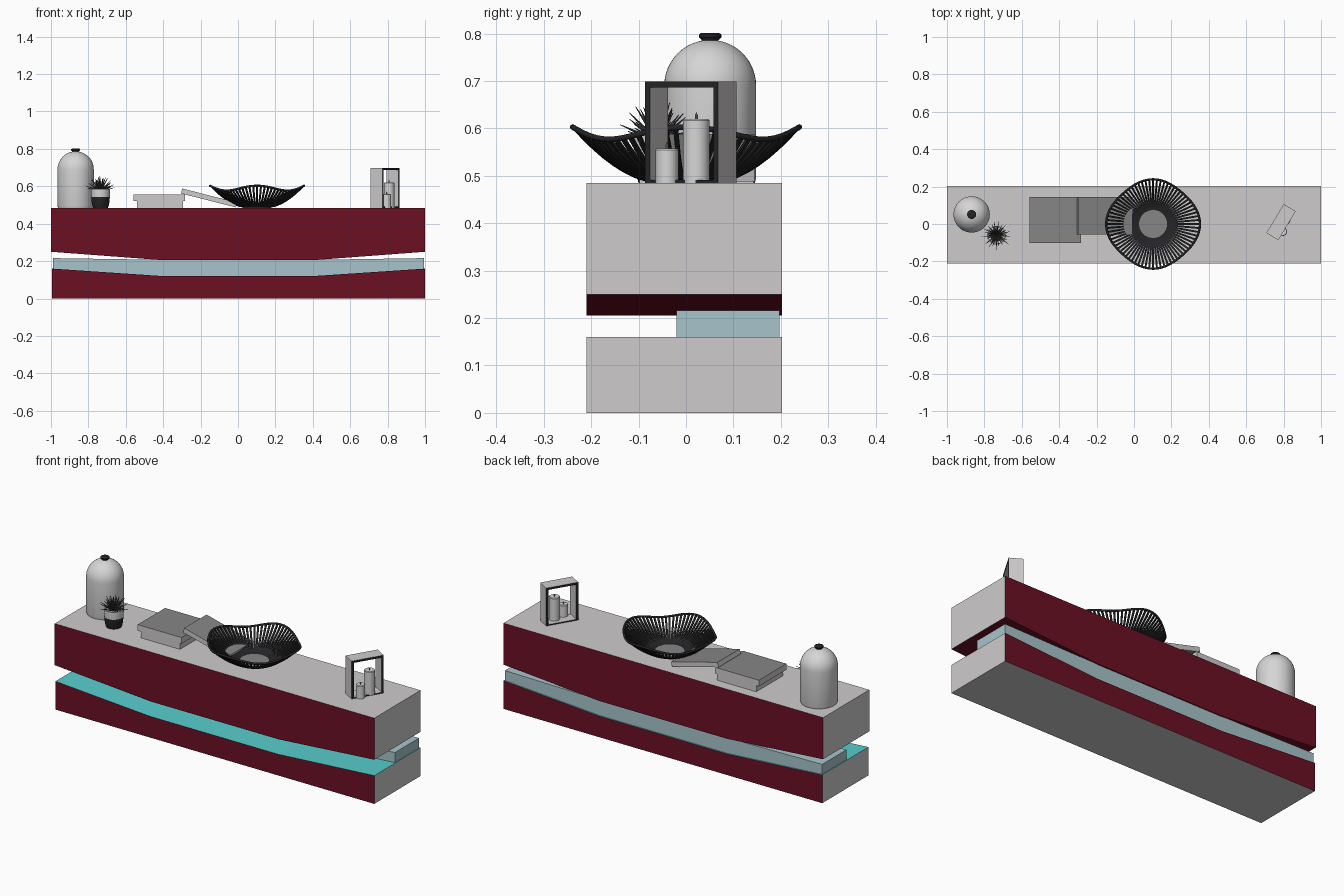
import bpy, bmesh, math, random
from mathutils import Matrix, Vector

if "Cube" in bpy.data.objects:
    bpy.data.objects.remove(bpy.data.objects["Cube"])

random.seed(4)


def mat(name, r, g, b):
    m = bpy.data.materials.new(name)
    m.diffuse_color = (r, g, b, 1)
    m.use_nodes = True
    m.node_tree.nodes["Principled BSDF"].inputs["Base Color"].default_value = m.diffuse_color
    return m


RED = mat("deep red", 0.15, 0.005, 0.017)
GREY = mat("light grey", 0.62, 0.60, 0.61)
CYAN = mat("cyan glow", 0.10, 0.62, 0.62)
GLASS = mat("pale blue", 0.39, 0.56, 0.60)
DARK = mat("charcoal", 0.018, 0.018, 0.020)
MID = mat("mid grey", 0.24, 0.24, 0.24)
LEAF = mat("leaf grey", 0.06, 0.06, 0.06)
WHITE = mat("off white", 0.68, 0.67, 0.67)


def finish(name, bm, mats, rule=None, smooth=False):
    bmesh.ops.recalc_face_normals(bm, faces=bm.faces)
    if rule:
        for f in bm.faces:
            f.material_index = rule(f)
    me = bpy.data.meshes.new(name)
    bm.to_mesh(me)
    bm.free()
    for m in mats:
        me.materials.append(m)
    ob = bpy.data.objects.new(name, me)
    bpy.context.collection.objects.link(ob)
    if smooth:
        bpy.ops.object.select_all(action='DESELECT')
        ob.select_set(True)
        bpy.context.view_layer.objects.active = ob
        bpy.ops.object.shade_smooth_by_angle(angle=math.radians(40))
    return ob


def prism(name, pts, y0, y1, mats, rule=None):
    """Extrude an x-z outline along y."""
    bm = bmesh.new()
    f = bm.faces.new([bm.verts.new((x, y0, z)) for x, z in pts])
    r = bmesh.ops.extrude_face_region(bm, geom=[f])
    bmesh.ops.translate(bm, vec=(0, y1 - y0, 0),
                        verts=[v for v in r['geom'] if isinstance(v, bmesh.types.BMVert)])
    return finish(name, bm, mats, rule)


def box(name, size, matrix, mats, rule=None):
    bm = bmesh.new()
    bmesh.ops.create_cube(bm, size=1, matrix=Matrix.Diagonal((*size, 1)))
    bmesh.ops.recalc_face_normals(bm, faces=bm.faces)
    ob = finish(name, bm, mats, rule)
    ob.matrix_world = matrix
    return ob


def lathe(name, profile, loc, mats, rule=None, n=48):
    """Revolve an r-z profile about a vertical axis."""
    bm = bmesh.new()
    vs = [bm.verts.new((r, 0, z)) for r, z in profile]
    es = [bm.edges.new(p) for p in zip(vs, vs[1:])]
    bmesh.ops.spin(bm, geom=vs + es, axis=(0, 0, 1), cent=(0, 0, 0),
                   angle=math.tau, steps=n, use_duplicate=False)
    bmesh.ops.remove_doubles(bm, verts=bm.verts, dist=1e-5)
    ob = finish(name, bm, mats, rule, True)
    ob.location = loc
    return ob


TOP = 0.485

# Cabinet halves: red front and back, grey ends
prism("upper_cabinet",
      [(-1, TOP), (-1, .25), (-.4, .205), (.4, .205), (1, .25), (1, TOP)],
      -.21, .203, [RED, GREY],
      lambda f: int(abs(f.normal.x) > .9 or f.normal.z > .9))
prism("lower_cabinet",
      [(-.995, 0), (1, 0), (1, .16), (.4, .12), (-.4, .12), (-.995, .16)],
      -.21, .203, [RED, GREY, CYAN],
      lambda f: 2 if f.normal.z > .5 else int(abs(f.normal.x) > .9 or f.normal.z < -.5))
# Lit glass spacer between the halves
prism("glass_spacer",
      [(-.99, .155), (-.4, .115), (.4, .115), (.995, .155), (.995, .216), (.4, .207), (-.4, .207), (-.99, .216)],
      -.02, .197, [GLASS])

# Domed jar with knob
dome = [(.097 * math.cos(a), .205 + .097 * math.sin(a))
        for a in [i * math.pi / 24 for i in range(13)]]
lathe("domed_jar", [(0, 0), (.094, 0), (.097, .01)] + dome, (-.868, .051, TOP), [WHITE])
lathe("jar_knob", [(0, .292), (.016, .292), (.018, .302), (.024, .308), (.024, .313), (.02, .316), (0, .316)],
      (-.868, .051, TOP), [DARK])

# Plant pot, dark below and pale above
PLANT = (-.735, -.06, TOP)
lathe("plant_pot", [(0, 0), (.04, 0), (.046, .02), (.05, .058), (.05, .1), (.044, .1), (.044, .088), (0, .088)],
      PLANT, [DARK, WHITE], lambda f: int(f.calc_center_median().z > .058), 32)
# Pointed leaves
bm = bmesh.new()
for i in range(44):
    tilt = .15 + 1.2 * (i / 43)
    length = random.uniform(.068, .088)
    m = (Matrix.Translation((0, 0, .088)) @ Matrix.Rotation(i * 2.4, 4, 'Z')
         @ Matrix.Rotation(tilt, 4, 'Y') @ Matrix.Translation((0, 0, length / 2)))
    bmesh.ops.create_cone(bm, cap_ends=True, segments=5, radius1=.0055, radius2=.0008,
                          depth=length, matrix=m)
finish("plant_leaves", bm, [LEAF]).location = PLANT

# Books: grey covers, pale page edges
cover = lambda f: int(abs(f.normal.z) < .5)
box("lower_book", (.245, .24, .037), Matrix.Translation((-.417, .022, TOP + .0185)), [MID, GREY], cover)
box("upper_book", (.275, .246, .034), Matrix.Translation((-.42, .022, TOP + .054)), [MID, GREY], cover)
box("leaning_book", (.30, .20, .027),
    Matrix.Translation((-.305, .045, .562)) @ Matrix.Rotation(math.radians(14.3), 4, 'Y')
    @ Matrix.Translation((.15, 0, .0135)), [MID, GREY], cover)

# Slatted bowl with a wavy rim
BOWL = (.102, 0, 0)


def rim(a):
    return .237 + .008 * math.cos(4 * a) + .006 * math.cos(2 * a), .59 + .013 * math.cos(4 * a)


bm = bmesh.new()
N, S = 72, 8
for i in range(N):
    a = math.tau * i / N
    R, Z = rim(a)
    out, side = Vector((math.cos(a), math.sin(a), 0)), Vector((-math.sin(a), math.cos(a), 0))
    prev = None
    for k in range(S + 1):
        u = k / S
        c = out * (.068 + (R - .068) * u) + Vector((0, 0, .489 + (Z - .489) * u ** 1.7))
        up = (Vector((0, 0, 1)) - out * u * .9).normalized() * .003
        ring = [bm.verts.new(c + side * s * .005 + up * t)
                for s, t in ((-1, -1), (1, -1), (1, 1), (-1, 1))]
        if prev:
            for j in range(4):
                bm.faces.new((prev[j], prev[(j + 1) % 4], ring[(j + 1) % 4], ring[j]))
        else:
            bm.faces.new(ring)
        prev = ring
    bm.faces.new(prev)
finish("bowl_slats", bm, [DARK]).location = BOWL

cu = bpy.data.curves.new("bowl_rim", 'CURVE')
cu.dimensions = '3D'
cu.bevel_depth = .006
cu.bevel_resolution = 2
sp = cu.splines.new('POLY')
sp.points.add(N - 1)
for i, p in enumerate(sp.points):
    a = math.tau * i / N
    R, Z = rim(a)
    p.co = (R * math.cos(a), R * math.sin(a), Z, 1)
sp.use_cyclic_u = True
cu.materials.append(DARK)
ob = bpy.data.objects.new("bowl_rim", cu)
ob.location = BOWL
bpy.context.collection.objects.link(ob)
lathe("bowl_base", [(0, TOP), (.075, TOP), (.075, .493), (0, .493)], BOWL, [MID])

# Candle frame: pale panels with dark edges on the open sides
L, W, H, T = .18, .075, .214, .012
FRAME = Matrix.Translation((.786, .01, TOP)) @ Matrix.Rotation(math.radians(59), 4, 'Z')
edge = lambda f: int(abs(f.normal.y) > .9)
for name, size, pos in (("frame_top", (L, W, T), (0, 0, H - T / 2)),
                        ("frame_bottom", (L - 2 * T, W, T / 2), (0, 0, T / 4)),
                        ("frame_side_left", (T, W, H - T), (-(L - T) / 2, 0, (H - T) / 2)),
                        ("frame_side_right", (T, W, H - T), ((L - T) / 2, 0, (H - T) / 2))):
    box(name, size, FRAME @ Matrix.Translation(pos), [GREY, DARK], edge)

# Candles and wicks
for name, x, y, r, h in (("tall_candle", .808, .022, .028, .135), ("short_candle", .795, -.04, .024, .073)):
    lathe(name, [(0, 0), (r, 0), (r, h - .003), (r - .003, h), (0, h - .002)], (x, y, TOP), [WHITE], n=32)
    lathe(name + "_wick", [(0, h - .004), (.003, h - .004), (.003, h + .008), (0, h + .015)],
          (x, y, TOP), [MID], n=8)
